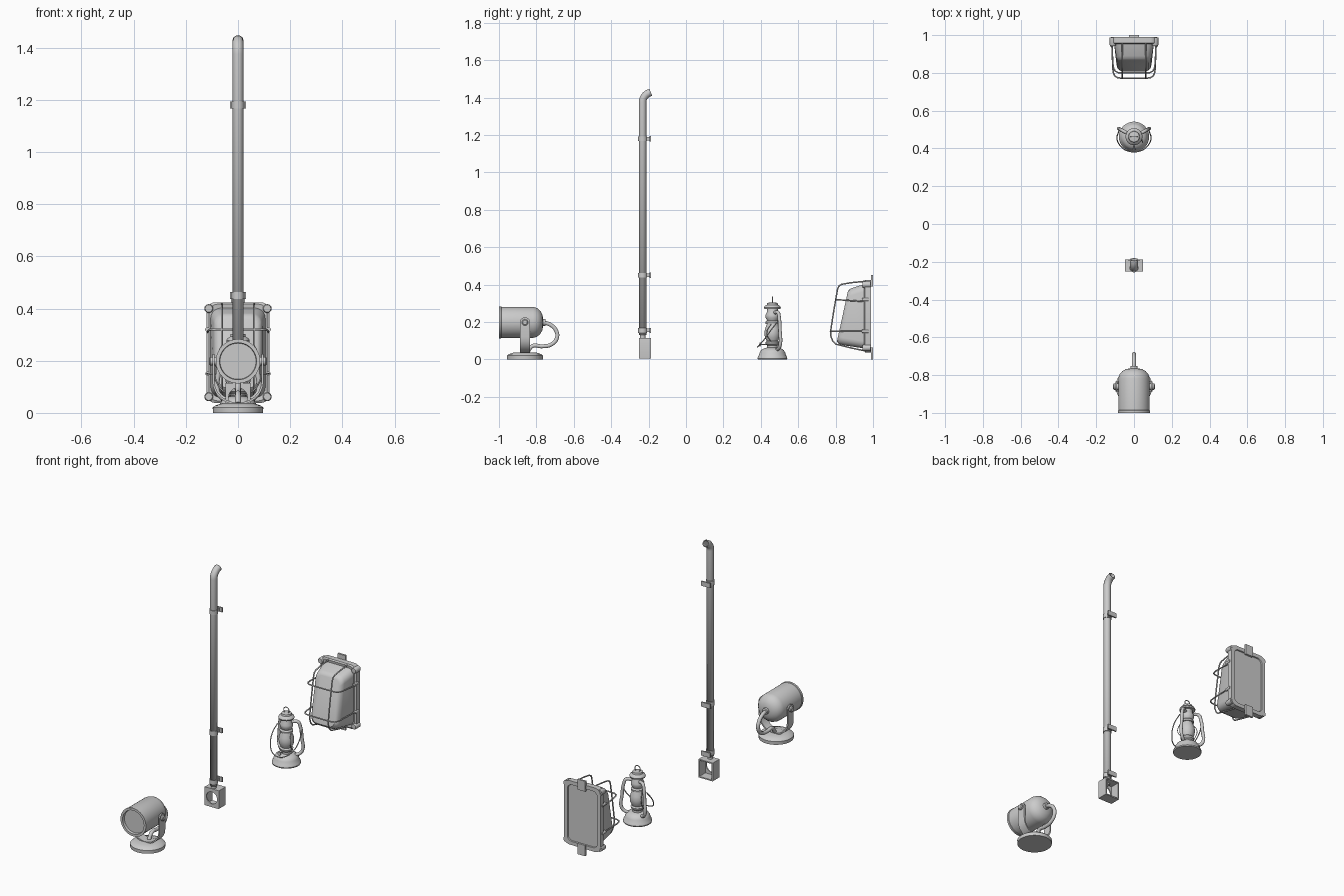
import bpy, bmesh, math
from mathutils import Vector

if "Cube" in bpy.data.objects:
    bpy.data.objects.remove(bpy.data.objects["Cube"])


def loft(name, rings, loop=False, angle=35):
    """Skin equal-length rings; cap the ends unless the rings form a loop."""
    bm = bmesh.new()
    vr = [[bm.verts.new(p) for p in r] for r in rings]
    n = len(vr[0])
    pairs = list(zip(vr, vr[1:])) + ([(vr[-1], vr[0])] if loop else [])
    for a, b in pairs:
        for i in range(n):
            j = (i + 1) % n
            bm.faces.new((a[i], a[j], b[j], b[i]))
    if not loop:
        bm.faces.new(vr[0])
        bm.faces.new(vr[-1])
    bmesh.ops.recalc_face_normals(bm, faces=bm.faces)
    me = bpy.data.meshes.new(name)
    bm.to_mesh(me)
    bm.free()
    ob = bpy.data.objects.new(name, me)
    bpy.context.collection.objects.link(ob)
    bpy.ops.object.select_all(action='DESELECT')
    ob.select_set(True)
    bpy.context.view_layer.objects.active = ob
    bpy.ops.object.shade_smooth_by_angle(angle=math.radians(angle))
    return ob


def lathe(name, profile, centre, axis='z', n=32, loop=False):
    """Turn (radius, offset) pairs about an axis through centre."""
    def place(r, h, t):
        a, b = r * math.cos(t), r * math.sin(t)
        p = {'x': (h, a, b), 'y': (a, h, b), 'z': (a, b, h)}[axis]
        return Vector(centre) + Vector(p)
    return loft(name, [[place(r, h, 2 * math.pi * i / n) for i in range(n)]
                       for r, h in profile], loop)


def rrect(hx, z0, z1, r, y0, y1=None, k=6):
    """Rounded rectangle facing y; y may slope from y0 (low) to y1 (high)."""
    y1 = y0 if y1 is None else y1
    pts = []
    for q, (sx, sz) in enumerate(((1, 1), (-1, 1), (-1, -1), (1, -1))):
        cx, cz = sx * (hx - r), (z1 - r if sz > 0 else z0 + r)
        for i in range(k):
            t = math.pi / 2 * (q + i / (k - 1) * 0.98)
            z = cz + r * math.sin(t)
            pts.append((cx + r * math.cos(t), y0 + (y1 - y0) * (z - z0) / (z1 - z0), z))
    return pts


def box(name, x0, x1, y0, y1, z0, z1):
    return loft(name, [[(x0, y, z0), (x1, y, z0), (x1, y, z1), (x0, y, z1)] for y in (y0, y1)])


def tube(name, pts, r, smooth=True, cyclic=False, caps=True):
    """Round wire or pipe along a path."""
    cu = bpy.data.curves.new(name, 'CURVE')
    cu.dimensions = '3D'
    cu.bevel_depth, cu.bevel_resolution, cu.use_fill_caps = r, 3, caps
    sp = cu.splines.new('BEZIER' if smooth else 'POLY')
    if smooth:
        sp.bezier_points.add(len(pts) - 1)
        for b, p in zip(sp.bezier_points, pts):
            b.co = p
            b.handle_left_type = b.handle_right_type = 'AUTO'
        sp.resolution_u = 6
    else:
        sp.points.add(len(pts) - 1)
        for b, p in zip(sp.points, pts):
            b.co = (*p, 1)
    sp.use_cyclic_u = cyclic
    ob = bpy.data.objects.new(name, cu)
    bpy.context.collection.objects.link(ob)
    return ob


# --- Spotlight -----------------------------------------------------------
SY, SZ = -0.861, 0.198
lathe("spot_barrel", [(.001, -.985), (.069, -.985), (.071, -1), (.085, -1), (.085, -.988),
                      (.083, -.986), (.083, -.818), (.077, -.797), (.063, -.78),
                      (.042, -.768), (.02, -.764), (.001, -.763)], (0, 0, SZ), 'y', 40)
lathe("spot_cable_gland", [(.001, -.77), (.02, -.77), (.018, -.752), (.001, -.75)], (0, 0, SZ), 'y', 20)
lathe("spot_base", [(.001, 0), (.096, 0), (.097, .02), (.088, .028), (.06, .037), (.001, .037)],
      (0, SY, 0), 'z', 40)
# U-shaped yoke with rounded arm tops
path = [(-.094, .195), (-.094, .12)]
path += [(.094 * -math.cos(t), .12 - .085 * math.sin(t)) for t in [math.pi * i / 12 for i in range(1, 12)]]
path += [(.094, .12), (.094, .195)]
rings = []
for i, (x, z) in enumerate(path):
    a, b = Vector(path[max(i - 1, 0)]), Vector(path[min(i + 1, len(path) - 1)])
    d = (b - a).normalized() * .004
    rings.append([(x + s * -d.y, SY + w, z + s * d.x) for s, w in ((1, -.027), (1, .027), (-1, .027), (-1, -.027))])
loft("spot_yoke", rings)
for s in (-1, 1):
    lathe("spot_arm_end", [(.001, s * .09), (.027, s * .09), (.027, s * .098), (.001, s * .098)], (0, SY, SZ), 'x', 24)
    lathe("spot_knob", [(.001, s * .08), (.017, s * .08), (.017, s * .106), (.012, s * .11), (.001, s * .11)],
          (0, SY, SZ), 'x', 16)
tube("spot_cable", [(0, -.77, .198), (0, -.73, .188), (0, -.695, .155), (0, -.69, .115),
                    (0, -.72, .08), (0, -.77, .07), (0, -.82, .072), (0, -.85, .035)], .011)

# --- Wall pipe -----------------------------------------------------------
PY, R = -.232, .019
bend = [(0, PY + .05 * (1 - math.cos(t)), 1.375 + .052 * math.sin(t))
        for t in [math.radians(75) * i / 8 for i in range(9)]]
pipe = tube("pipe", [(0, PY, .13)] + bend + [(0, -.188, 1.428)], R, smooth=False, caps=False)
m = pipe.modifiers.new("wall", 'SOLIDIFY')
m.thickness, m.offset = .004, 0
lathe("pipe_neck", [(.001, .1), (.015, .1), (.015, .14), (.001, .14)], (0, PY, 0), 'z', 20)
for z in (1.18, .45, .155):
    lathe("pipe_clamp", [(.017, -.013), (.024, -.013), (.024, .013), (.017, .013)],
          (0, PY, z), 'z', 24, loop=True)
    box("clamp_neck", -.013, .013, -.212, -.193, z - .009, z + .009)
    box("clamp_plate", -.03, .03, -.195, -.187, z - .014, z + .014)
# Hollow outlet box: open back, round hole in front
loft("outlet_box", [rrect(.048, .004, .115, .003, -.187), rrect(.048, .004, .115, .003, -.251),
                    rrect(.036, .024, .096, .036, -.251), rrect(.036, .024, .096, .036, -.244),
                    rrect(.041, .011, .108, .002, -.244), rrect(.041, .011, .108, .002, -.187)], loop=True)

# --- Oil lantern ---------------------------------------------------------
L = Vector((0, .462, 0))
lathe("lantern_tank", [(.001, 0), (.078, 0), (.08, .006), (.077, .016), (.072, .022), (.069, .036),
                       (.06, .05), (.045, .059), (.03, .063), (.001, .064)], L, 'z', 36)
lathe("lantern_burner", [(.001, .06), (.028, .06), (.028, .075), (.036, .082), (.038, .092),
                         (.03, .1), (.001, .1)], L, 'z', 28)
lathe("lantern_globe", [(.001, .098), (.03, .098), (.04, .118), (.043, .14), (.04, .162),
                        (.031, .185), (.028, .197), (.001, .197)], L, 'z', 32)
lathe("lantern_globe_collar", [(.001, .19), (.036, .19), (.037, .2), (.03, .208), (.001, .208)], L, 'z', 28)
lathe("lantern_chimney", [(.001, .2), (.026, .205), (.036, .222), (.037, .238), (.03, .252),
                          (.028, .275), (.001, .275)], L, 'z', 28)
lathe("lantern_cap", [(.001, .27), (.043, .27), (.045, .277), (.04, .286), (.03, .292),
                      (.028, .302), (.001, .306)], L, 'z', 32)
tube("lantern_top_ring", [L + Vector((.018 * math.cos(t), 0, .317 + .018 * math.sin(t)))
                          for t in [math.pi / 4 * i for i in range(8)]], .0025, cyclic=True)
for s in (-1, 1):
    # air tubes run from the tank out and up to the chimney
    d = Vector((s * .88, .47, 0)).normalized()
    tube("lantern_air_tube", [L + d * r + Vector((0, 0, z)) for r, z in
                              ((.05, .05), (.075, .062), (.09, .085), (.086, .15), (.076, .225),
                               (.064, .25), (.03, .25))], .0095)
    tube("globe_guard_wire", [L + Vector((s * .04, -s * .005, .09)), L + Vector((s * .046, -s * .03, .14)),
                              L + Vector((s * .032, 0, .2))], .002)
# bail handle hanging forward
tube("lantern_bail", [L + Vector(p) for p in ((-.08, .03, .205), (-.09, -.005, .16), (-.075, -.045, .105),
                      (-.04, -.073, .074), (0, -.08, .066), (.04, -.073, .074), (.075, -.045, .105),
                      (.09, -.005, .16), (.08, .03, .205))], .003)
lathe("wick_knob", [(.001, -.07), (.011, -.07), (.011, -.064), (.003, -.062), (.003, -.02), (.001, -.02)],
      L + Vector((0, 0, .08)), 'y', 14)

# --- Caged wall lamp -----------------------------------------------------
loft("cage_lamp_frame", [rrect(.088, .07, .392, .03, .957), rrect(.112, .046, .417, .035, .952),
                         rrect(.121, .038, .424, .035, .958), rrect(.121, .038, .424, .035, .99),
                         rrect(.1, .06, .402, .03, .99), rrect(.098, .062, .4, .028, .983)])
loft("cage_lamp_lens", [rrect(.106, .056, .404, .04, .965), rrect(.104, .06, .4, .04, .945),
                        rrect(.093, .076, .382, .04, .84, .89), rrect(.088, .082, .376, .04, .818, .874),
                        rrect(.076, .096, .362, .035, .807, .865)], angle=40)
for s in (-1, 1):
    for z in (.062, .4):
        lathe("frame_lug", [(.001, .943), (.014, .943), (.017, .949), (.017, .987), (.001, .987)],
              (s * .112, 0, z), 'y', 16)
    for z in (.15, .32):
        lathe("cage_clip", [(.001, .94), (.009, .94), (.009, .975), (.001, .975)], (s * .117, 0, z), 'y', 12)
    tube("cage_upright", [(s * .062, y, z) for y, z in
         ((.96, .418), (.88, .41), (.833, .402), (.817, .392), (.81, .375), (.79, .26), (.773, .15),
          (.774, .125), (.785, .097), (.8, .082), (.88, .062), (.96, .045))], .004, smooth=False)
for z, y, yb in ((.32, .8, .95), (.15, .772, .95)):
    side = [(.117, yb), (.112, y + .05), (.108, y + .025), (.1, y + .01), (.085, y + .002), (.062, y)]
    zs = z + (.0 if z < .2 else -.01)
    half = [(x, v, z + (zs - z) * (v - y) / (yb - y)) for x, v in side]
    tube("cage_hoop", half + [(-x, v, w) for x, v, w in reversed(half)], .004, smooth=False)
# mounting tabs and back screw
for z0, z1 in ((0, .065), (.39, .452)):
    box("mount_tab", -.026, .026, .988, 1.0, z0, z1)
